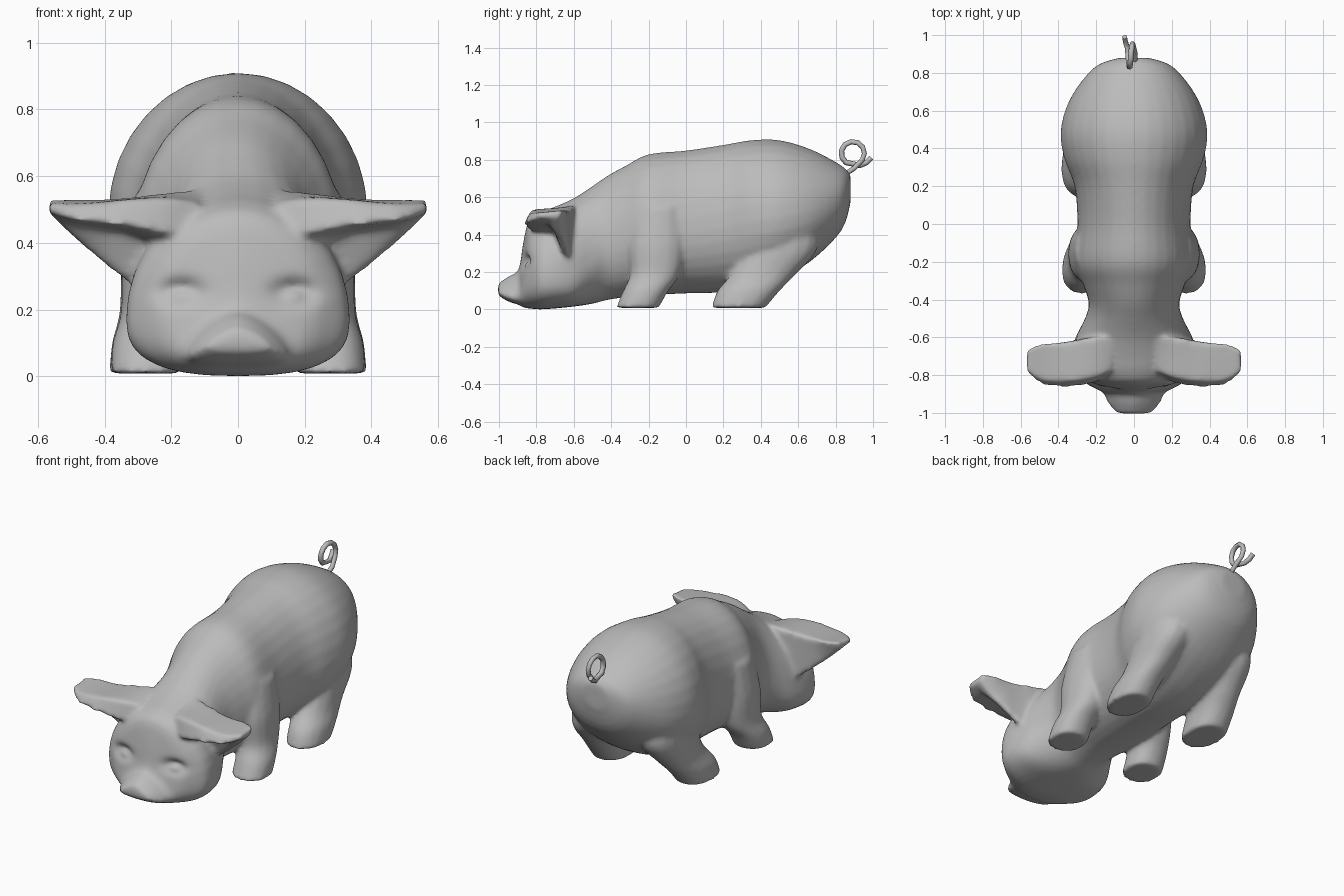
import bpy, bmesh
from math import sin, cos, pi, exp, copysign
from mathutils import Vector

cube = bpy.data.objects.get("Cube")
if cube:
    bpy.data.objects.remove(cube, do_unlink=True)

grey = bpy.data.materials.new("plain grey")
grey.use_nodes = True
colour = (0.5, 0.5, 0.5, 1)
grey.diffuse_color = colour
grey.node_tree.nodes["Principled BSDF"].inputs["Base Color"].default_value = colour

bm = bmesh.new()


def flow(a, b, c, d, t):
    """Smooth curve from b to c, guided by its neighbours a and d."""
    return 0.5 * (2 * b + (c - a) * t + (2 * a - 5 * b + 4 * c - d) * t * t
                  + (3 * b - a - 3 * c + d) * t ** 3)


def loft(rings, steps=4):
    """Skin a list of equal point rings with smooth flow and close both ends."""
    rings = [[Vector(p) for p in ring] for ring in rings]
    padded = [rings[0]] + rings + [rings[-1]]
    dense = [[flow(*pts, s / steps) for pts in zip(*padded[i:i + 4])]
             for i in range(len(rings) - 1) for s in range(steps)]
    dense.append(rings[-1])
    loops = [[bm.verts.new(p) for p in ring] for ring in dense]
    for a, b in zip(loops, loops[1:]):
        for i in range(len(a)):
            j = (i + 1) % len(a)
            bm.faces.new((a[i], a[j], b[j], b[i]))
    bm.faces.new(loops[0][::-1])
    bm.faces.new(loops[-1])


def circle(n, power_up=1, power_down=1):
    """Unit loop, squarer for powers below one and pointier above."""
    for i in range(n):
        c, s = cos(2 * pi * i / n), sin(2 * pi * i / n)
        p = power_up if s > 0 else power_down
        yield copysign(abs(c) ** p, c), copysign(abs(s) ** p, s)


def trunk_ring(y, half, low, high, wide):
    """Upright section; full jowls on the head, a narrow bridge on the snout."""
    up = 1.35 if y < -.86 else 1
    down = .75 if -.9 < y < -.55 else .95
    return [(half * c, y, wide + s * (high - wide if s > 0 else wide - low))
            for c, s in circle(32, up, down)]


def leg_ring(side, z, cx, cy, rx, ry):
    return [(side * (cx + rx * c), cy + ry * s, z) for c, s in circle(16, .9, .9)]


def ear_ring(side, x, *pts):
    """Ear section, with the lower edge given some thickness."""
    y, z = pts[3]
    pts = pts[:4] + ((y - .035, z + .008),) + pts[4:]
    return [(side * x, y, z) for y, z in pts]


# Trunk, head and snout: y, half width, bottom, top, widest height
trunk = [
    (.88, .08, .57, .72, .65), (.83, .21, .42, .77, .6),
    (.67, .335, .26, .855, .52), (.5, .388, .16, .905, .49),
    (.35, .37, .11, .905, .47), (.2, .315, .09, .88, .44),
    (0, .3, .085, .85, .4), (-.2, .315, .075, .83, .4),
    (-.32, .27, .065, .77, .38), (-.42, .24, .05, .715, .34),
    (-.5, .26, .03, .66, .25), (-.6, .31, .015, .595, .18),
    (-.7, .335, .005, .55, .17), (-.78, .325, 0, .52, .17),
    (-.84, .26, .005, .475, .16), (-.87, .21, .01, .36, .13),
    (-.895, .165, .025, .215, .07), (-.95, .14, .042, .178, .065),
    (-1.005, .09, .075, .14, .09),
]
loft([trunk_ring(*r) for r in trunk])

# Legs: height, centre x and y, radius x and y
front_leg = [(.008, .275, -.26, .108, .115), (.1, .272, -.215, .105, .122),
             (.19, .25, -.165, .102, .135), (.35, .235, -.155, .11, .155),
             (.55, .2, -.14, .11, .13)]
hind_leg = [(.008, .278, .28, .108, .145), (.1, .272, .335, .107, .168),
            (.19, .25, .415, .106, .175), (.34, .22, .51, .13, .2),
            (.55, .18, .5, .15, .17)]

# Ears: x, then front lip, top front, top back, lower root and hollow as (y, z)
ears = [
    (.12, (-.8, .43), (-.78, .52), (-.6, .56), (-.58, .22), (-.7, .35)),
    (.22, (-.845, .43), (-.815, .535), (-.6, .55), (-.59, .22), (-.7, .38)),
    (.33, (-.865, .45), (-.83, .53), (-.62, .535), (-.62, .28), (-.71, .43)),
    (.42, (-.865, .46), (-.83, .52), (-.63, .53), (-.64, .35), (-.72, .445)),
    (.5, (-.845, .47), (-.82, .515), (-.635, .53), (-.67, .42), (-.74, .46)),
    (.568, (-.785, .49), (-.775, .52), (-.665, .53), (-.68, .485), (-.74, .49)),
]
for side in (1, -1):
    loft([leg_ring(side, *r) for r in front_leg])
    loft([leg_ring(side, *r) for r in hind_leg])
    loft([ear_ring(side, *r) for r in ears])

bmesh.ops.recalc_face_normals(bm, faces=bm.faces)
mesh = bpy.data.meshes.new("pig_body")
bm.to_mesh(mesh)
bm.free()
body = bpy.data.objects.new("pig_body", mesh)
bpy.context.collection.objects.link(body)
bpy.context.view_layer.objects.active = body
body.select_set(True)

# Fuse the parts into one skin and soften the joins
fuse = body.modifiers.new("fuse", "REMESH")
fuse.mode = "VOXEL"
fuse.voxel_size = 0.012
relax = body.modifiers.new("relax", "SMOOTH")
relax.factor = 0.5
relax.iterations = 14
for name in ("fuse", "relax"):
    bpy.ops.object.modifier_apply(modifier=name)


# Eye sockets with a small raised eyeball in each
def blob(v, x, z, rx, rz):
    return exp(-((abs(v.x) - x) / rx) ** 2 - ((v.z - z) / rz) ** 2)


for v in body.data.vertices:
    if v.co.y < -0.7:
        socket = 0.045 * blob(v.co, .17, .252, .06, .035)
        ball = 0.03 * blob(v.co, .17, .243, .035, .02)
        v.co.y += socket - ball

body.data.materials.clear()
body.data.materials.append(grey)
bpy.ops.object.shade_smooth_by_angle(angle=1.0)
body.select_set(False)

# Curly tail: rises from the rump, loops once and flicks backwards
path = [Vector((0, .83, .71)), Vector((.005, .9, .755))]
for i in range(9):
    a = -pi / 5 + i * pi * 1.5 / 8
    path.append(Vector((-.005 - .003 * i, .892 + .062 * cos(a), .835 + .062 * sin(a))))
path += [Vector((-.035, .93, .77)), Vector((-.045, .965, .785)), Vector((-.05, .99, .81))]
curve = bpy.data.curves.new("tail", "CURVE")
curve.dimensions = "3D"
curve.bevel_depth = 0.015
curve.bevel_resolution = 1
curve.use_fill_caps = True
spline = curve.splines.new("POLY")
spline.points.add(len(path) - 1)
for point, co in zip(spline.points, path):
    point.co = (*co, 1)
tail = bpy.data.objects.new("tail", curve)
bpy.context.collection.objects.link(tail)
bpy.context.view_layer.objects.active = tail
tail.select_set(True)
bpy.ops.object.convert(target="MESH")
tail = bpy.context.view_layer.objects.active
tail.data.materials.clear()
tail.data.materials.append(grey)
bpy.ops.object.shade_smooth_by_angle(angle=1.1)
